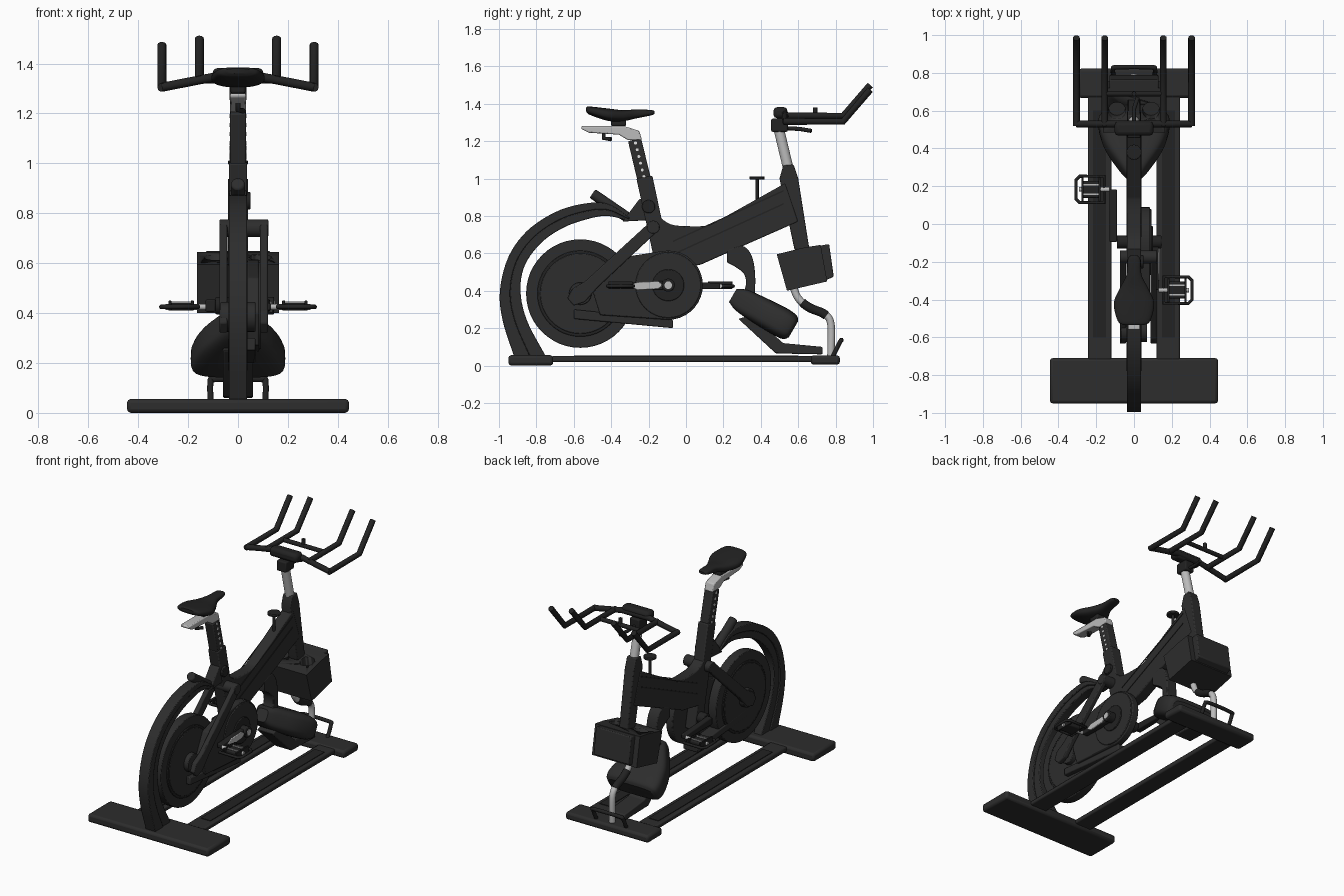
import bpy
import bmesh
import math
from mathutils import Vector

if "Cube" in bpy.data.objects:
    bpy.data.objects.remove(bpy.data.objects["Cube"])


def material(name, value):
    mat = bpy.data.materials.new(name)
    mat.use_nodes = True
    color = (value, value, value, 1)
    mat.diffuse_color = color
    mat.node_tree.nodes["Principled BSDF"].inputs["Base Color"].default_value = color
    return mat


CHARCOAL = material("charcoal frame", 0.026)
BLACK = material("soft black", 0.016)
SILVER = material("silver metal", 0.5)
WHITE = material("pale metal", 0.75)


def finish(name, bm, mat, bevel=0):
    """Turn a bmesh into a shaded object with an optional edge bevel."""
    bmesh.ops.recalc_face_normals(bm, faces=bm.faces)
    mesh = bpy.data.meshes.new(name)
    bm.to_mesh(mesh)
    bm.free()
    obj = bpy.data.objects.new(name, mesh)
    bpy.context.collection.objects.link(obj)
    mesh.materials.append(mat)
    bpy.ops.object.select_all(action="DESELECT")
    obj.select_set(True)
    bpy.context.view_layer.objects.active = obj
    bpy.ops.object.shade_smooth_by_angle(angle=math.radians(35))
    if bevel:
        mod = obj.modifiers.new("soft edges", "BEVEL")
        mod.width, mod.segments = bevel, 2
        mod.limit_method = "ANGLE"
    return obj


def slab(name, outline, left, right, mat=CHARCOAL, bevel=0.006):
    """Extrude a side outline of (y, z) points across the width."""
    bm = bmesh.new()
    face = bm.faces.new([bm.verts.new((left, y, z)) for y, z in outline])
    new = bmesh.ops.extrude_face_region(bm, geom=[face])["geom"]
    verts = [v for v in new if isinstance(v, bmesh.types.BMVert)]
    bmesh.ops.translate(bm, verts=verts, vec=(right - left, 0, 0))
    return finish(name, bm, mat, bevel)


def block(name, centre, size, mat=CHARCOAL, bevel=0.008):
    bm = bmesh.new()
    bmesh.ops.create_cube(bm, size=1)
    for v in bm.verts:
        v.co = Vector(centre) + v.co * Vector(size)
    return finish(name, bm, mat, bevel)


def rod(name, start, end, radius, mat=CHARCOAL, bevel=0, end_radius=None):
    """Cylinder or cone between two points."""
    start, end = Vector(start), Vector(end)
    axis = end - start
    bm = bmesh.new()
    bmesh.ops.create_cone(bm, cap_ends=True, segments=48, depth=axis.length,
                          radius1=radius, radius2=end_radius or radius)
    turn = axis.to_track_quat("Z", "Y")
    for v in bm.verts:
        v.co = turn @ v.co + (start + end) / 2
    return finish(name, bm, mat, bevel)


def smooth(points, steps=5):
    """Pass a rounded path through the given points."""
    pts = [Vector(p) for p in points]
    pts = [2 * pts[0] - pts[1]] + pts + [2 * pts[-1] - pts[-2]]
    path = []
    for a, b, c, d in zip(pts, pts[1:], pts[2:], pts[3:]):
        for i in range(steps):
            t = i / steps
            path.append(b + (c - a) * t / 2 + (a - b * 2.5 + c * 2 - d / 2) * t * t
                        + (b * 3 - a - c * 3 + d) * t ** 3 / 2)
    return path + [pts[-2]]


def tube(name, points, radius, mat=BLACK, closed=False):
    curve = bpy.data.curves.new(name, "CURVE")
    curve.dimensions = "3D"
    curve.bevel_depth, curve.bevel_resolution = radius, 4
    curve.use_fill_caps = True
    line = curve.splines.new("POLY")
    line.points.add(len(points) - 1)
    for point, co in zip(line.points, points):
        point.co = (*co, 1)
    line.use_cyclic_u = closed
    line.use_smooth = True
    curve.materials.append(mat)
    obj = bpy.data.objects.new(name, curve)
    bpy.context.collection.objects.link(obj)


def loft(name, stations, tilt, mat, power):
    """Rounded sections (y, z, half width, half height) joined along y."""
    bm, rings, count = bmesh.new(), [], 32
    for y, z, wide, high in smooth(stations, 4):
        ring = []
        for i in range(count):
            a = math.tau * i / count
            c, s = math.cos(a), math.sin(a)
            u = math.copysign(abs(c) ** power, c) * wide
            v = math.copysign(abs(s) ** power, s) * high
            ring.append(bm.verts.new((u, y + v * math.sin(tilt), z + v * math.cos(tilt))))
        rings.append(ring)
    for a, b in zip(rings, rings[1:]):
        for i in range(count):
            j = (i + 1) % count
            bm.faces.new((a[i], a[j], b[j], b[i]))
    bm.faces.new(rings[0])
    bm.faces.new(rings[-1])
    return finish(name, bm, mat)


# Floor base
block("front_base", (0, -0.83, 0.028), (0.89, 0.24, 0.055), bevel=0.015)
block("rear_base", (0.01, 0.745, 0.03), (0.61, 0.155, 0.05), bevel=0.015)
for side in (-1, 1):
    block("base_rail", (side * 0.182, 0, 0.035), (0.125, 1.44, 0.03))
    block("rail_strip", (side * 0.182, 0, 0.051), (0.07, 1.2, 0.006), BLACK, 0)
tube("rear_handle", smooth([(-0.11, 0.78, 0.04), (-0.11, 0.82, 0.12), (-0.09, 0.83, 0.135),
                            (0.09, 0.83, 0.135), (0.11, 0.82, 0.12), (0.11, 0.78, 0.04)]), 0.012)

# Curved front arch with a raised outer band
outer = smooth([(-0.92, 0.05), (-0.98, 0.24), (-0.995, 0.4), (-0.95, 0.58), (-0.85, 0.72),
                (-0.7, 0.82), (-0.55, 0.865), (-0.42, 0.865), (-0.3, 0.79)])
inner = smooth([(-0.75, 0.05), (-0.85, 0.24), (-0.885, 0.4), (-0.86, 0.54), (-0.77, 0.66),
                (-0.65, 0.74), (-0.52, 0.785), (-0.42, 0.8), (-0.31, 0.775)])
middle = [(o + i) / 2 for o, i in zip(outer, inner)]
slab("arch_outer_band", outer + middle[::-1], -0.037, 0.037)
slab("arch_inner_band", middle + inner[::-1], -0.03, 0.03)
rod("arch_grip", (0, -0.5, 0.92), (0, -0.31, 0.79), 0.028, bevel=0.008)
slab("arch_bracket", [(-0.34, 0.77), (-0.25, 0.89), (-0.2, 0.9), (-0.15, 0.78)], -0.034, 0.034)

# Flywheel
for name, radius, half, mat in (("flywheel", 0.29, 0.03, CHARCOAL), ("flywheel_rim_step", 0.23, 0.036, BLACK),
                                ("flywheel_plate", 0.215, 0.039, CHARCOAL), ("flywheel_hub", 0.06, 0.07, CHARCOAL)):
    rod(name, (-half, -0.565, 0.385), (half, -0.565, 0.385), radius, mat, 0.004)

# Stays carrying the flywheel
stay = [(-0.19, 0.77), (-0.15, 0.72), (-0.47, 0.42), (-0.54, 0.34), (-0.6, 0.32),
        (-0.635, 0.36), (-0.61, 0.41), (-0.54, 0.45)]
slab("left_stay", stay, 0.088, 0.12)
slab("right_stay", stay, -0.075, -0.043)
rod("stay_crossbar", (-0.075, -0.175, 0.74), (0.122, -0.175, 0.74), 0.035, bevel=0.005)
slab("lower_stay", [(-0.6, 0.3), (-0.07, 0.245), (-0.07, 0.2), (-0.6, 0.25)], -0.04, 0.07)

# Main frame
top_edge = smooth([(-0.15, 0.8), (-0.08, 0.755), (0.02, 0.745), (0.12, 0.75), (0.19, 0.785), (0.53, 0.975)])
slab("main_beam", top_edge + [(0.6, 0.77), (0.26, 0.62), (0.08, 0.54), (-0.14, 0.5)], -0.037, 0.037)
for side in (-1, 1):
    for shift in (0, 0.07):
        slab("beam_rib", [(-0.07, 0.59 + shift), (0.52, 0.86 + shift), (0.52, 0.868 + shift),
                          (-0.07, 0.598 + shift)], side * 0.037, side * 0.04, BLACK, 0)
slab("seat_tube", [(-0.265, 1.0), (-0.18, 1.015), (-0.04, 0.36), (-0.12, 0.34)], -0.037, 0.037)
slab("seat_post", [(-0.31, 1.2), (-0.24, 1.215), (-0.18, 0.97), (-0.255, 0.97)], -0.032, 0.032)
for i in range(6):
    y, z = -0.225 - i * 0.009, 1.01 + i * 0.036
    rod("post_hole", (-0.034, y, z), (0.034, y, z), 0.008, WHITE)
rod("seat_post_knob", (0.03, -0.2, 0.85), (0.05, -0.2, 0.85), 0.035, BLACK, 0.004)

# Saddle and its slider
slab("seat_slider", [(-0.56, 1.28), (-0.33, 1.28), (-0.25, 1.255), (-0.235, 1.205), (-0.31, 1.205),
                     (-0.36, 1.235), (-0.52, 1.245), (-0.56, 1.265)], -0.032, 0.032, SILVER)
block("saddle_clamp", (0, -0.36, 1.3), (0.06, 0.08, 0.04), BLACK)
tube("slider_lever", [(0, -0.44, 1.25), (0, -0.44, 1.215), (0.02, -0.4, 1.21)], 0.011)
loft("saddle", [(-0.535, 1.37, 0.05, 0.01), (-0.515, 1.363, 0.085, 0.022), (-0.42, 1.342, 0.107, 0.033),
                (-0.34, 1.336, 0.075, 0.03), (-0.27, 1.345, 0.04, 0.024),
                (-0.19, 1.352, 0.034, 0.015), (-0.168, 1.353, 0.02, 0.008)], 0, BLACK, 0.75)

# Drive guard, cranks and pedals
hub_y, hub_z = -0.095, 0.43
arc = [(hub_y + 0.185 * math.cos(a), hub_z + 0.185 * math.sin(a))
       for a in (math.radians(100 - d * 10) for d in range(20))]
slab("drive_guard", arc + [(-0.46, 0.27), (-0.5, 0.4), (-0.43, 0.54), (-0.3, 0.585)], 0.037, 0.085)
rod("guard_disc", (0.08, hub_y, hub_z), (0.092, hub_y, hub_z), 0.175, bevel=0.004)
rod("guard_inner_disc", (0.08, hub_y, hub_z), (0.1, hub_y, hub_z), 0.085, BLACK, 0.004)
rod("crank_axle", (-0.09, hub_y, hub_z), (0.145, hub_y, hub_z), 0.035, BLACK, 0.004)
rod("axle_cap", (0.14, hub_y, hub_z), (0.149, hub_y, hub_z), 0.02, SILVER)
for side, reach in ((1, -0.35), (-1, 0.183)):
    near, far = side * 0.09, side * 0.13
    slab("crank_arm", [(hub_y, 0.405), (reach, 0.41), (reach, 0.44), (hub_y, 0.455)], near, far, BLACK)
    x = side * 0.228
    rod("pedal_axle", (far, reach, 0.425), (side * 0.29, reach, 0.425), 0.012, SILVER)
    block("pedal_body", (x, reach, 0.425), (0.1, 0.09, 0.03), BLACK)
    for end in (-1, 1):
        block("pedal_grip", (x, reach + end * 0.025, 0.443), (0.1, 0.008, 0.008), SILVER, 0)
        block("pedal_edge", (x + end * 0.045, reach, 0.43), (0.012, 0.13, 0.04), BLACK, 0.003)
    cage = [(x + side * u, reach + v, 0.425) for u, v in
            ((-0.07, -0.07), (0.06, -0.07), (0.08, -0.05), (0.08, 0.05), (0.06, 0.07), (-0.07, 0.07))]
    tube("pedal_cage", cage, 0.009, closed=True)
slab("crank_highlight", [(-0.3, 0.425), (-0.26, 0.403), (-0.15, 0.41), (-0.12, 0.43),
                         (-0.15, 0.452), (-0.26, 0.447)], 0.128, 0.137, SILVER, 0.003)

# Handlebar column
slab("column_tube", [(0.52, 1.07), (0.575, 1.075), (0.6, 1.0), (0.66, 0.62), (0.58, 0.62), (0.5, 1.0)], -0.034, 0.034)
rod("column_post", (0, 0.55, 1.04), (0, 0.495, 1.27), 0.028, SILVER)
block("column_clamp", (0, 0.5, 1.285), (0.07, 0.09, 0.07), BLACK)
block("console", (0, 0.505, 1.352), (0.205, 0.075, 0.06), BLACK, 0.02)
tube("column_lever", [(0, 0.52, 1.27), (0, 0.61, 1.265), (0.02, 0.67, 1.255)], 0.011)
rod("tension_stem", (0, 0.38, 0.87), (0, 0.38, 1.0), 0.009, BLACK)
rod("tension_knob", (0, 0.38, 0.995), (0, 0.38, 1.012), 0.04, BLACK, 0.004)

# Handlebars
tube("cross_bar", [(-0.305, 0.53, 1.305), (-0.1, 0.53, 1.345), (0.1, 0.53, 1.345), (0.305, 0.53, 1.305)], 0.018)
tube("middle_bar", [(-0.155, 0.69, 1.335), (0.155, 0.69, 1.335)], 0.014)
rod("bar_button", (0, 0.69, 1.34), (0, 0.69, 1.38), 0.012, BLACK)
for side in (-1, 1):
    for x, low, high in ((0.305, 1.305, 1.475), (0.155, 1.335, 1.5)):
        tube("handlebar_grip", [(side * x, 0.52, low), (side * x, 0.84, low), (side * x, 0.985, high)], 0.018)

# Bottle box with two cup wells
box = slab("bottle_box", [(0.485, 0.595), (0.635, 0.632), (0.72, 0.645), (0.755, 0.45), (0.54, 0.4)],
           -0.165, 0.165, bevel=0)
for side in (-1, 1):
    cutter = rod("cup_cutter", (side * 0.09, 0.62, 0.5), (side * 0.09, 0.585, 0.72), 0.045, BLACK)
    cutter.hide_render = True
    cutter.hide_set(True)
    cut = box.modifiers.new("cup well", "BOOLEAN")
    cut.object, cut.operation, cut.solver = cutter, "DIFFERENCE", "EXACT"
slab("box_back", [(0.71, 0.64), (0.765, 0.65), (0.79, 0.475), (0.745, 0.455)], -0.13, 0.13)

# Rear pad, neck and support
slab("pad_neck", smooth([(0.22, 0.62), (0.3, 0.64), (0.35, 0.59), (0.37, 0.48), (0.365, 0.32)])
     + smooth([(0.29, 0.36), (0.32, 0.43), (0.31, 0.49), (0.26, 0.53), (0.22, 0.55)]), -0.038, 0.038)
loft("rear_pad", [(0.25, 0.375, 0.04, 0.04), (0.3, 0.348, 0.08, 0.064), (0.4, 0.292, 0.15, 0.075),
                  (0.5, 0.237, 0.186, 0.08), (0.555, 0.205, 0.186, 0.073), (0.575, 0.195, 0.165, 0.05)],
     math.radians(30), CHARCOAL, 0.5)
slab("pad_support", [(0.28, 0.25), (0.35, 0.27), (0.52, 0.12), (0.73, 0.1), (0.73, 0.06), (0.48, 0.065)], -0.06, 0.06)
support = smooth([(0, 0.57, 0.43), (0, 0.6, 0.36), (0, 0.66, 0.31), (0, 0.74, 0.275), (0, 0.775, 0.22), (0, 0.775, 0.05)])
tube("support_tube", support, 0.02, SILVER)
tube("support_sleeve", support[7:17], 0.024)
